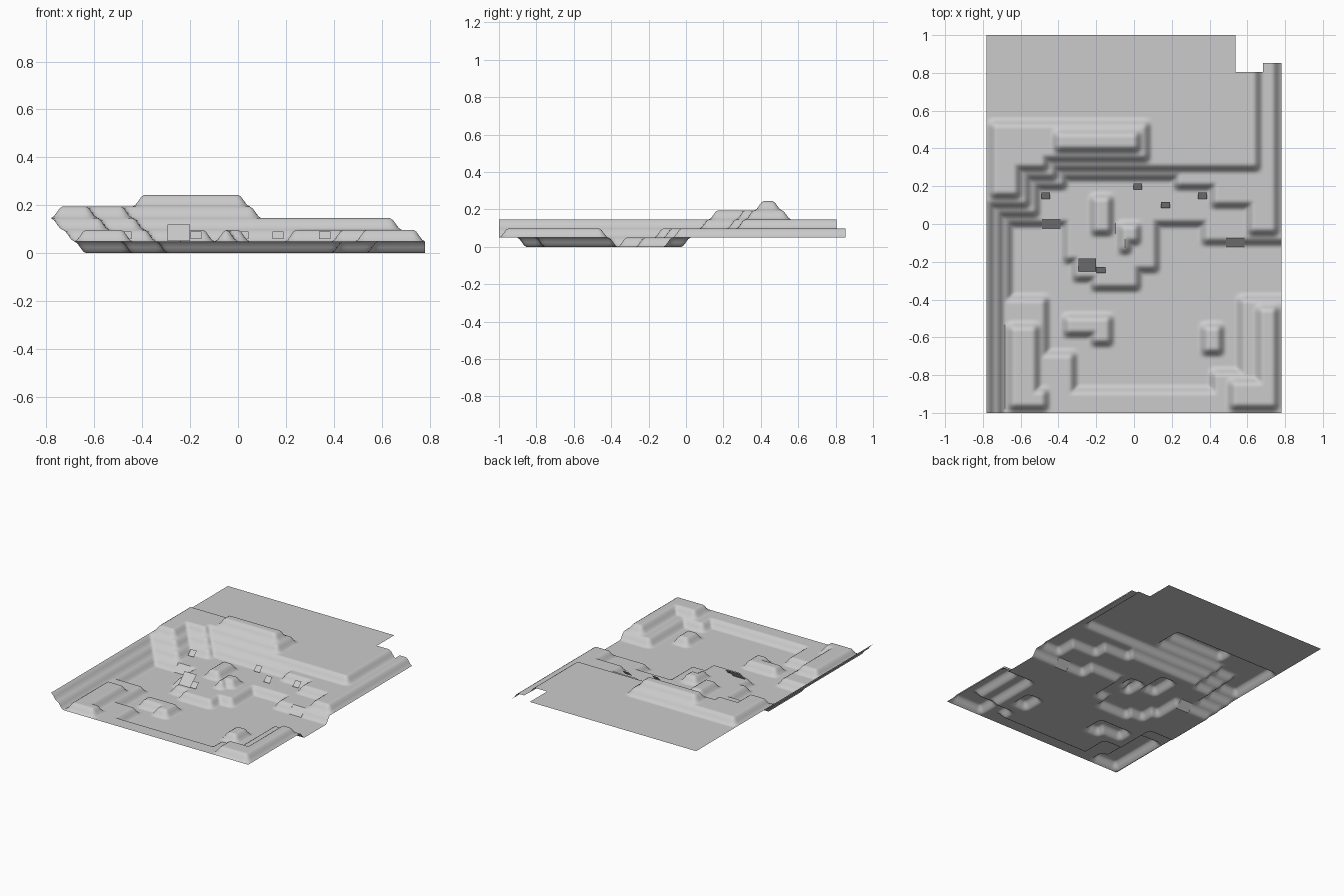
import bpy, bmesh, math

if "Cube" in bpy.data.objects:
    bpy.data.objects.remove(bpy.data.objects["Cube"])

NX, NY, SUB = 32, 41, 4          # tiles across, tiles deep, cuts per tile
T = 2.0 / NY                     # tile size, also the height of one terrace

grey = bpy.data.materials.new("stone_grey")
grey.diffuse_color = (0.6, 0.6, 0.6, 1)
grey.use_nodes = True
grey.node_tree.nodes["Principled BSDF"].inputs["Base Color"].default_value = grey.diffuse_color

# (first column, last column, first row, last row, level) of the raised ground
PADS = [
    # low terrace along the middle
    (0, 8, 21, 41, 1), (9, 9, 17, 41, 1), (10, 11, 15, 41, 1), (12, 16, 14, 41, 1),
    (17, 18, 16, 41, 1), (19, 23, 21, 41, 1), (24, 32, 19, 41, 1),
    # second terrace stepping down to the right
    (9, 31, 26, 41, 2), (21, 31, 25, 41, 2), (25, 31, 23, 41, 2), (29, 31, 20, 41, 2),
    # rear plateau, ridge and summit
    (0, 29, 27, 41, 3), (1, 17, 28, 31, 4), (1, 3, 24, 31, 4), (8, 16, 29, 30, 5),
    # front rim and its steps
    (0, 32, 0, 2, 1), (0, 9, 0, 6, 1), (0, 6, 0, 12, 1), (25, 32, 0, 4, 1), (28, 32, 0, 12, 1),
    # mounds on the rim
    (3, 5, 1, 9, 2), (6, 6, 1, 2, 2), (30, 31, 1, 11, 2), (27, 31, 1, 3, 2),
    # mounds on the terrace and on the floor
    (12, 13, 20, 23, 2), (15, 16, 19, 20, 2), (15, 15, 18, 18, 2),
    (9, 13, 9, 10, 1), (12, 13, 8, 8, 1), (24, 25, 7, 9, 1),
]
STAIRS = {(6, 20), (7, 20), (26, 18), (27, 18)}


def level(i, j):
    h = max([p[4] for p in PADS if p[0] <= i <= p[1] and p[2] <= j <= p[3]], default=0)
    if j <= 23:
        h = max(h, 3 - i)                              # western wall
    if j < 32:
        cap = 4 if i > 0 else 3
        h = max(h, min(cap, j - 20, 7 - i),            # two stepped corners
                min(cap, j - 23, 10 - i))
    return h


def ease(t):
    return t * t * (3 - 2 * t)


def tile_height(c, u, v):
    """Height inside a tile from corner levels c = (00, 10, 11, 01)."""
    s, t = ease(u), ease(v)
    hi, lo = max(c), min(c)
    if hi - lo == 1 and c.count(hi) == 3:              # inner corner: mitred
        k = c.index(lo)
        a = s if k in (0, 3) else 1 - s
        b = t if k in (0, 1) else 1 - t
        return lo + max(a, b)
    return (c[0] * (1 - s) * (1 - t) + c[1] * s * (1 - t)
            + c[2] * s * t + c[3] * (1 - s) * t)


def add_object(name, bm):
    mesh = bpy.data.meshes.new(name)
    bm.to_mesh(mesh)
    bm.free()
    mesh.materials.append(grey)
    ob = bpy.data.objects.new(name, mesh)
    bpy.context.collection.objects.link(ob)
    return ob


# terrain sheet, one patch per tile
bm = bmesh.new()
for i in range(NX):
    for j in range(NY):
        if (27 <= i < 30 and j >= 37) or (i >= 30 and j >= 38):
            continue                                   # notch in the back corner
        c = [level(i, j), level(i + 1, j), level(i + 1, j + 1), level(i, j + 1)]
        stair = (i, j) in STAIRS
        n = 1 if stair or max(c) == min(c) else SUB
        n = SUB if not stair else 1
        grid = [[bm.verts.new(((i + a / n - NX / 2) * T, (j + b / n) * T - 1,
                               tile_height(c, a / n, b / n) * T))
                 for b in range(n + 1)] for a in range(n + 1)]
        for a in range(n):
            for b in range(n):
                bm.faces.new((grid[a][b], grid[a + 1][b], grid[a + 1][b + 1], grid[a][b + 1]))
bmesh.ops.remove_doubles(bm, verts=bm.verts, dist=0.0005)
terrain = add_object("terrain", bm)
bpy.context.view_layer.objects.active = terrain
terrain.select_set(True)
bpy.ops.object.shade_smooth_by_angle(angle=math.radians(40))


# leaning marker panels: centre x, y, z, half width, half rise
def panel(name, x, y, z, w, r):
    bm = bmesh.new()
    bm.faces.new([bm.verts.new((x + sx * w, y + sy * r, z + sy * r))
                  for sx, sy in ((-1, -1), (1, -1), (1, 1), (-1, 1))])
    add_object(name, bm)


for k, (x, y) in enumerate([(-0.467, 0.15), (-0.175, -0.243), (0.02, 0.199),
                            (0.167, 0.101), (0.362, 0.15)]):
    panel(f"small_panel_{k + 1}", x, y, 0.075, 0.0235, 0.0165)
panel("large_panel", -0.247, -0.217, 0.085, 0.047, 0.034)
